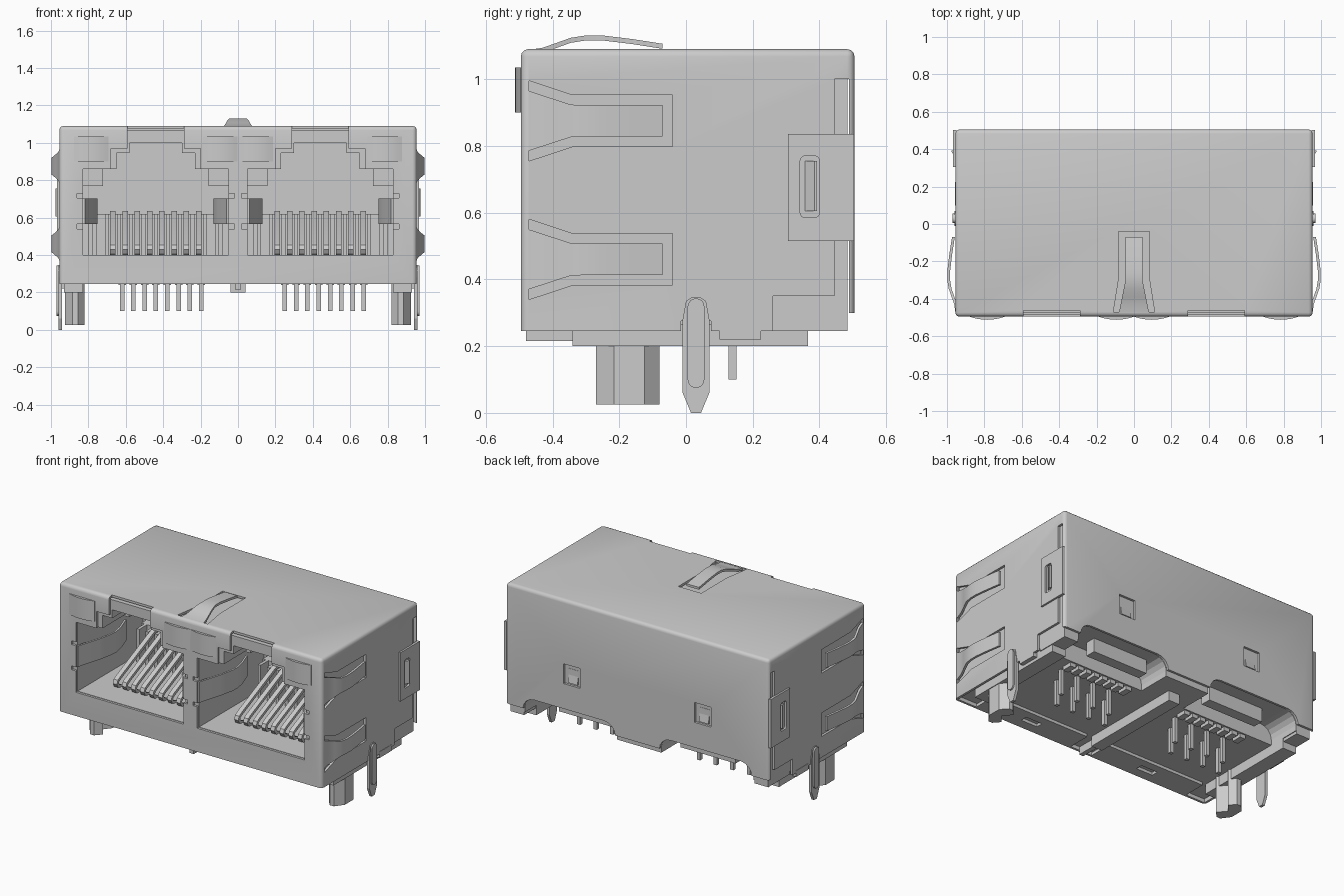
import bpy, bmesh, math
from mathutils import Vector

if "Cube" in bpy.data.objects:
    bpy.data.objects.remove(bpy.data.objects["Cube"])

AX = {'x': lambda u, v, w: (w, u, v), 'y': lambda u, v, w: (u, w, v), 'z': lambda u, v, w: (u, v, w)}

def finish(name, bm):
    bmesh.ops.recalc_face_normals(bm, faces=bm.faces[:])
    me = bpy.data.meshes.new(name)
    bm.to_mesh(me)
    bm.free()
    ob = bpy.data.objects.new(name, me)
    bpy.context.collection.objects.link(ob)
    return ob

def prism(name, outline, axis, a, b):
    bm = bmesh.new()
    lo = [bm.verts.new(AX[axis](u, v, a)) for u, v in outline]
    hi = [bm.verts.new(AX[axis](u, v, b)) for u, v in outline]
    bm.faces.new(lo)
    bm.faces.new(hi)
    n = len(lo)
    for i in range(n):
        bm.faces.new((lo[i], lo[(i + 1) % n], hi[(i + 1) % n], hi[i]))
    return finish(name, bm)

def rect(u0, v0, u1, v1):
    return [(u0, v0), (u1, v0), (u1, v1), (u0, v1)]

def rrect(u0, v0, u1, v1, r, n=4):
    pts = []
    for k, (cu, cv) in enumerate([(u1 - r, v1 - r), (u0 + r, v1 - r), (u0 + r, v0 + r), (u1 - r, v0 + r)]):
        for i in range(n + 1):
            t = (k + i / n) * math.pi / 2
            pts.append((cu + r * math.cos(t), cv + r * math.sin(t)))
    return pts

def box(name, x0, x1, y0, y1, z0, z1):
    return prism(name, rect(x0, y0, x1, y1), 'z', z0, z1)

def ribbon(name, path, t, axis, a, b):
    P = [Vector(p) for p in path]
    off = []
    for i, p in enumerate(P):
        d = (P[min(i + 1, len(P) - 1)] - P[max(i - 1, 0)]).normalized()
        off.append((p.x - d.y * t, p.y + d.x * t))
    return prism(name, [tuple(p) for p in P] + off[::-1], axis, a, b)

def activate(ob):
    bpy.ops.object.select_all(action='DESELECT')
    ob.select_set(True)
    bpy.context.view_layer.objects.active = ob

def apply_mods(ob):
    activate(ob)
    for m in list(ob.modifiers):
        bpy.ops.object.modifier_apply(modifier=m.name)

def cut(ob, *cutters):
    for c in cutters:
        m = ob.modifiers.new('cut', 'BOOLEAN')
        m.operation, m.solver, m.object = 'DIFFERENCE', 'EXACT', c
        apply_mods(ob)
        bpy.data.objects.remove(c)

def smooth(ob):
    activate(ob)
    bpy.ops.object.shade_smooth_by_angle(angle=math.radians(35))

def finger(name, stations, place, t=0.015):
    """Springy strip; stations are (y, half width, lift)."""
    bm = bmesh.new()
    rows = [[[bm.verts.new(place(y, k * hw, h - d)) for k in (-1, 1)] for d in (0, t)]
            for y, hw, h in stations]
    for r, q in zip(rows, rows[1:]):
        for i, j in (((0, 0), (0, 1)), ((1, 0), (1, 1)), ((0, 0), (1, 0)), ((0, 1), (1, 1))):
            bm.faces.new((r[i[0]][i[1]], r[j[0]][j[1]], q[j[0]][j[1]], q[i[0]][i[1]]))
    for r in (rows[0], rows[-1]):
        bm.faces.new((r[0][0], r[0][1], r[1][1], r[1][0]))
    smooth(finish(name, bm))

PORTS = (-0.44, 0.44)
SIDES = (-1, 1)

# metal shell: rounded box, hollowed and open below
shell = box('shell', -0.955, 0.955, -0.495, 0.505, 0.1, 1.09)
bv = shell.modifiers.new('round', 'BEVEL')
bv.width, bv.segments = 0.022, 3
apply_mods(shell)
cut(shell, box('c', -2, 2, -2, 2, -1, 0.245),
    box('c', -0.94, 0.94, -0.48, 0.49, 0, 1.075),
    box('c', -2, 2, 0.47, 1, 0, 0.30))
for c in PORTS:
    front = [(c - .39, .40), (c + .39, .40), (c + .39, .86), (c + .24, .86), (c + .24, .97), (c + .15, .97),
             (c + .15, 1.2), (c - .15, 1.2), (c - .15, .97), (c - .24, .97), (c - .24, .86), (c - .39, .86)]
    s = 1 if c > 0 else -1
    cut(shell, prism('c', front, 'y', -0.6, -0.462),
        box('c', c - .42, c + .42, -0.6, -0.47, 0.705, 0.73),
        box('c', c - .42, c + .42, -0.6, -0.47, 0.54, 0.565),
        prism('c', rrect(s * .495 - .335, 0.1, s * .495 + .335, 0.375, 0.08), 'y', 0.47, 0.6),
        box('c', s * .475 - .06, s * .475 + .06, 0.47, 0.6, 0.54, 0.67))

def flare(mid, w0, w1, y1):
    return [(-.47, mid - w0), (y1, mid - w1), (-.04, mid - w1), (-.04, mid + w1), (y1, mid + w1), (-.47, mid + w0)]

for s in SIDES:
    for z in (0.875, 0.46):
        cut(shell, prism('c', flare(z, 0.12, 0.077, -0.34), 'x', s * 0.9, s * 1.1))
    cut(shell, prism('c', rect(0.26, 0.1, 0.47, 0.35), 'x', s * 0.9, s * 1.1),
        prism('c', rect(0.445, 0.1, 0.488, 1.0), 'x', s * 0.9, s * 1.1),
        prism('c', rect(-0.015, 0.1, 0.075, 0.275), 'x', s * 0.9, s * 1.1))
cut(shell, prism('c', [(v, u) for u, v in flare(0, 0.11, 0.083, -0.3)], 'z', 1.0, 1.2))
smooth(shell)

# grounding fingers on the sides and top
LIFT = [(-.472, 0), (-.43, .006), (-.39, .02), (-.345, .036), (-.30, .043), (-.25, .043), (-.16, .032), (-.07, .018)]
def width(y, w0, w1, y1):
    return w1 + (w0 - w1) * max(0, (y - y1) / (-.472 - y1))
for s in SIDES:
    for z in (0.875, 0.46):
        finger('side_spring', [(y, width(y, .09, .047, -.34), h) for y, h in LIFT],
               lambda y, w, h: (s * (0.955 + h), y, z + w))
finger('top_spring', [(y, width(y, .08, .045, -.3), h) for y, h in LIFT],
       lambda y, w, h: (w, y, 1.088 + h))

# plastic housing with two stepped ports
housing = box('housing', -0.935, 0.935, -0.475, 0.484, 0.265, 1.066)
for c in PORTS:
    port = [(c - .39, .40), (c + .39, .40), (c + .39, .86), (c + .21, .86), (c + .21, .945), (c + .14, .945),
            (c + .14, 1.0), (c - .14, 1.0), (c - .14, .945), (c - .21, .945), (c - .21, .86), (c - .39, .86)]
    a = .16 if c > 0 else -.83
    cut(housing, prism('c', port, 'y', -0.6, 0.2),
        prism('c', rrect(a, 0.1, a + .67, 0.38, 0.08), 'y', 0.26, 0.6))
    box('rear_insert', c - .2, c + .2, 0.33, 0.40, 0.29, 0.385)
    for k in SIDES:
        x = c + k * .335
        box('port_ledge', x - .054, x + .054, -0.1, 0.199, 0.77, 0.859)

for i, c in enumerate(PORTS):
    # sloping contacts, each with a rounded front bend
    for j in range(8):
        x = c + (j - 3.5) * 0.0655
        path = [(-.27, .39), (-.305, .405), (-.32, .43), (-.31, .455), (-.285, .47),
                (.05, .62), (.09, .635), (.12, .625), (.13, .59)]
        smooth(ribbon('contact', path, -0.02, 'x', x - .015, x + .015))
    # comb ribs behind and beside the contacts
    box('comb_block', c - .36, c + .36, 0.14, 0.21, 0.39, 0.62)
    for j in range(11):
        x = c + (j - 5) * 0.0655
        box('comb_rib', x - .01, x + .01, 0.06, 0.15, 0.39, 0.62)
    # staggered solder pins and their toothed support
    for j in range(8):
        x = (-0.62, 0.25)[i] + j * 0.0605
        y = 0.14 if j % 2 else 0.03
        box('solder_pin', x - .012, x + .012, y - .012, y + .012, 0.10, 0.28)
        box('pin_tooth', x - .02, x + .02, 0.18, 0.25, 0.24, 0.28)
    # inward springs on both port walls
    for k in SIDES:
        w = c + k * .39
        path = [(w, -.485), (w - k * .012, -.44), (w - k * .045, -.33), (w - k * .065, -.24),
                (w - k * .068, -.19), (w - k * .055, -.12), (w - k * .02, -.02)]
        smooth(ribbon('port_spring', path, k * 0.012, 'z', 0.567, 0.703))
    # folded bottom lip with a window
    lip = box('bottom_lip', c - .36, c + .36, -0.488, -0.33, 0.245, 0.264)
    cut(lip, box('c', c - .06, c + .06, -0.43, -0.385, 0.2, 0.3))
    # latch tab in the rear window
    s = 1 if c > 0 else -1
    ribbon('rear_latch', [(0.497, 0.55), (0.487, 0.60), (0.486, 0.64)], 0.012, 'x', s * .475 - .035, s * .475 + .035)

# curved indicator lenses
for c in (-0.785, -0.095, 0.095, 0.785):
    pts = [(c + .093 * t / 4, -0.512 + .016 * (t / 4) ** 2) for t in range(-4, 5)]
    smooth(prism('lens', pts + [(c + .093, -.47), (c - .093, -.47)], 'z', 0.90, 1.035))

# underside rails, pegs, ground tabs and side latches
box('centre_rail', -0.04, 0.04, -0.34, 0.365, 0.20, 0.27)
box('centre_rail_key', -0.015, 0.015, -0.48, -0.3, 0.215, 0.27)
for s in SIDES:
    prism('side_rail', rect(-.34, .20, .365, .28), 'x', s * .83, s * .93)
    prism('rear_foot', rect(.26, .245, .484, .36), 'x', s * .835, s * .935)
    peg = [(s * .82, -.23), (s * .855, -.27), (s * .885, -.27), (s * .925, -.215), (s * .925, -.125),
           (s * .885, -.08), (s * .855, -.08), (s * .82, -.12), (s * .865, -.175)]
    prism('locating_peg', peg, 'z', 0.025, 0.27)
    tab = [(.015, 0), (.045, 0), (.07, .06), (.07, .28), (.06, .335), (.04, .348), (.02, .348),
           (0, .335), (-.01, .28), (-.01, .06)]
    prism('ground_tab', tab, 'x', s * .942, s * .96)
    smooth(prism('ground_tab_rib', rrect(.005, .075, .055, .343, .0245), 'x', s * .955, s * .97))
    prism('bottom_hook', rect(.10, .22, .225, .26), 'x', s * .90, s * .957)
    latch = prism('side_latch', rect(.305, .515, .503, .835), 'x', s * .95, s * .967)
    cut(latch, prism('c', rrect(.342, .585, .40, .77, .015), 'x', s * .9, s * 1.1))
    prism('latch_catch', [(s * .95, .35), (s * .975, .385), (s * .975, .392), (s * .95, .392)], 'z', 0.605, 0.755)
